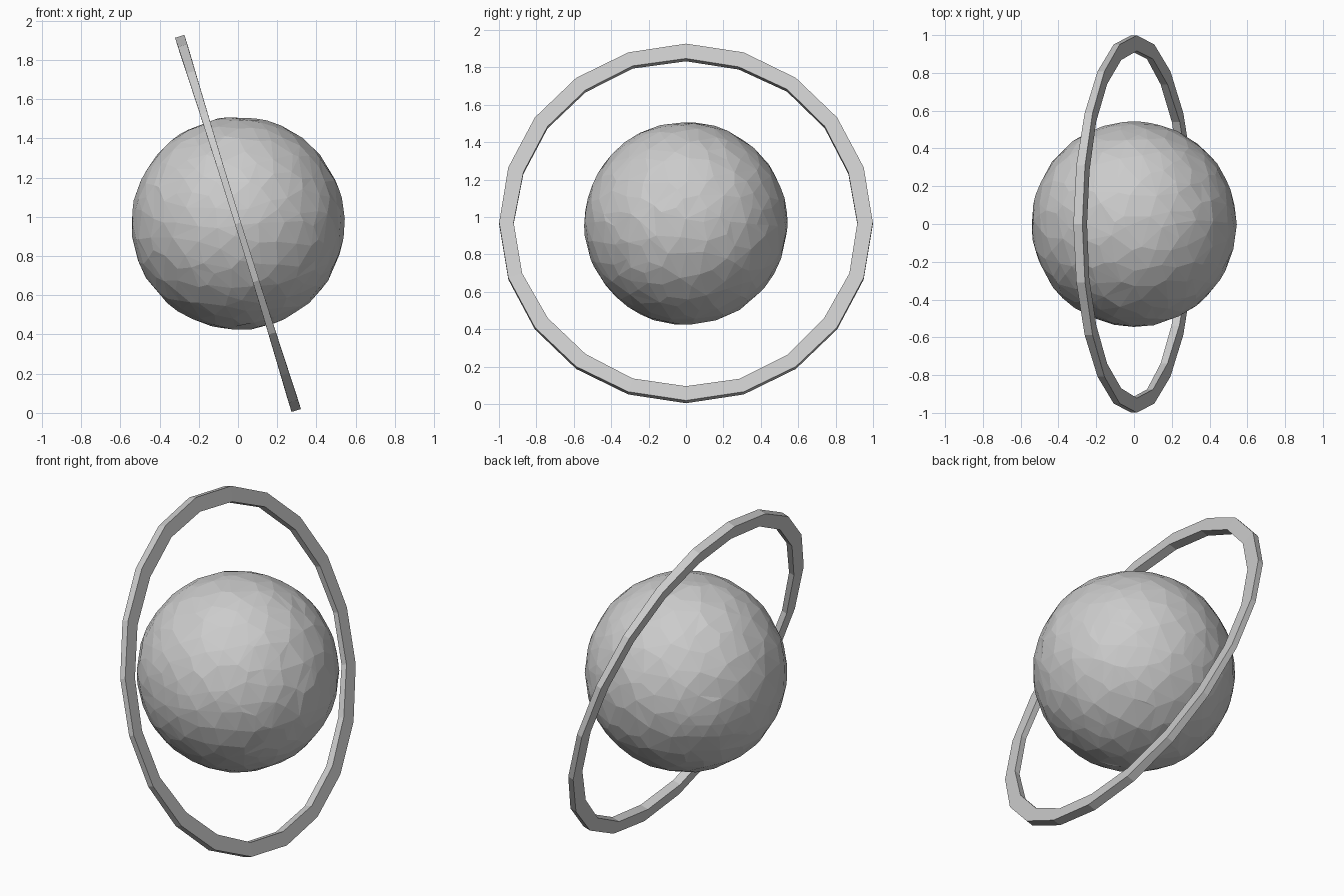
import bpy, bmesh, math, random
from mathutils import Vector, Matrix

if "Cube" in bpy.data.objects:
    bpy.data.objects.remove(bpy.data.objects["Cube"])

random.seed(4)
CENTRE = Vector((0, 0, 0.966))


def add_object(name, bm):
    bmesh.ops.recalc_face_normals(bm, faces=bm.faces)
    mesh = bpy.data.meshes.new(name)
    bm.to_mesh(mesh)
    bm.free()
    obj = bpy.data.objects.new(name, mesh)
    obj.location = CENTRE
    bpy.context.collection.objects.link(obj)
    return obj


# Planet: icosphere with vertices shuffled along the surface for uneven facets
bm = bmesh.new()
bmesh.ops.create_icosphere(bm, subdivisions=4, radius=0.543)
for v in bm.verts:
    nudge = Vector([random.uniform(-0.016, 0.016) for _ in range(3)])
    v.co = (v.co + nudge).normalized() * random.uniform(0.539, 0.546)
planet = add_object("planet", bm)
facets = planet.modifiers.new("facets", 'DECIMATE')
facets.ratio = 0.6

# Ring: 20-sided band, a little thinner at the front and back, tilted upright
SIDES = 20
bm = bmesh.new()
loops = []
for i in range(SIDES):
    a = 2 * math.pi * i / SIDES
    half = 0.016 + 0.009 * math.cos(a) ** 2
    inner = 0.918 + random.uniform(-0.006, 0.006)
    section = [(0.999, -half), (0.999, half), (inner, half), (inner, -half)]
    loops.append([bm.verts.new((h, r * math.sin(a), r * math.cos(a)))
                  for r, h in section])
for i in range(SIDES):
    p, q = loops[i], loops[(i + 1) % SIDES]
    for k in range(4):
        n = (k + 1) % 4
        bm.faces.new((p[k], p[n], q[n], q[k]))
bm.transform(Matrix.Rotation(math.radians(-17.3), 4, 'Y'))
add_object("ring", bm)
